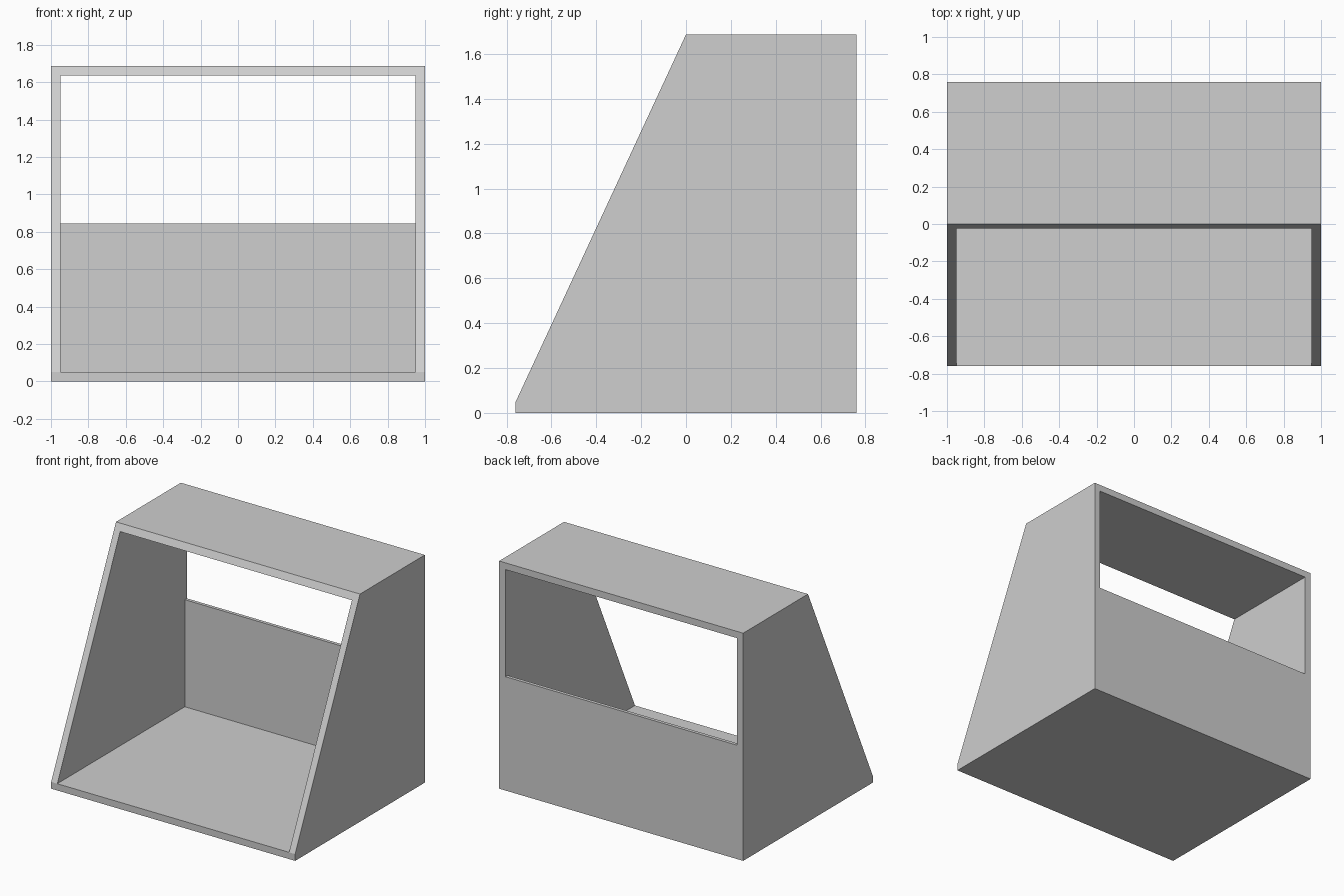
import bpy
import bmesh
from mathutils import Vector

if "Cube" in bpy.data.objects:
    bpy.data.objects.remove(bpy.data.objects["Cube"], do_unlink=True)

W, D, H = 1.0, 0.759, 1.687   # half width, half depth, height
T = 0.05                      # panel thickness
BACK_T = 0.025                # back panel thickness
BACK_H = H / 2

grey = bpy.data.materials.new("light_grey")
grey.use_nodes = True
grey.diffuse_color = (0.62, 0.62, 0.62, 1)
grey.node_tree.nodes["Principled BSDF"].inputs["Base Color"].default_value = grey.diffuse_color


def panel(name, profile, x0, x1):
    """Extrude a (y, z) profile along x."""
    bm = bmesh.new()
    face = bm.faces.new([bm.verts.new((x0, y, z)) for y, z in profile])
    ext = bmesh.ops.extrude_face_region(bm, geom=[face])
    moved = [v for v in ext["geom"] if isinstance(v, bmesh.types.BMVert)]
    bmesh.ops.translate(bm, verts=moved, vec=Vector((x1 - x0, 0, 0)))
    bmesh.ops.recalc_face_normals(bm, faces=bm.faces)
    mesh = bpy.data.meshes.new(name)
    bm.to_mesh(mesh)
    bm.free()
    mesh.materials.append(grey)
    obj = bpy.data.objects.new(name, mesh)
    bpy.context.collection.objects.link(obj)
    return obj


inner = W - T
slope = D / (H - T)           # run of the slanted front per unit of height

# Side panels with slanted front edge
side = [(-D, 0), (-D, T), (0, H), (D, H), (D, 0)]
panel("right_side", side, -W, -inner)
panel("left_side", side, inner, W)

# Floor, and top with its front edge cut to the slant
panel("floor", [(-D, 0), (-D, T), (D, T), (D, 0)], -inner, inner)
panel("top", [(-slope * T, H - T), (0, H), (D, H), (D, H - T)], -inner, inner)

# Half-height back panel, flush with the rear edges
b = D - BACK_T
panel("back", [(b, T), (b, BACK_H), (D, BACK_H), (D, T)], -inner, inner)
